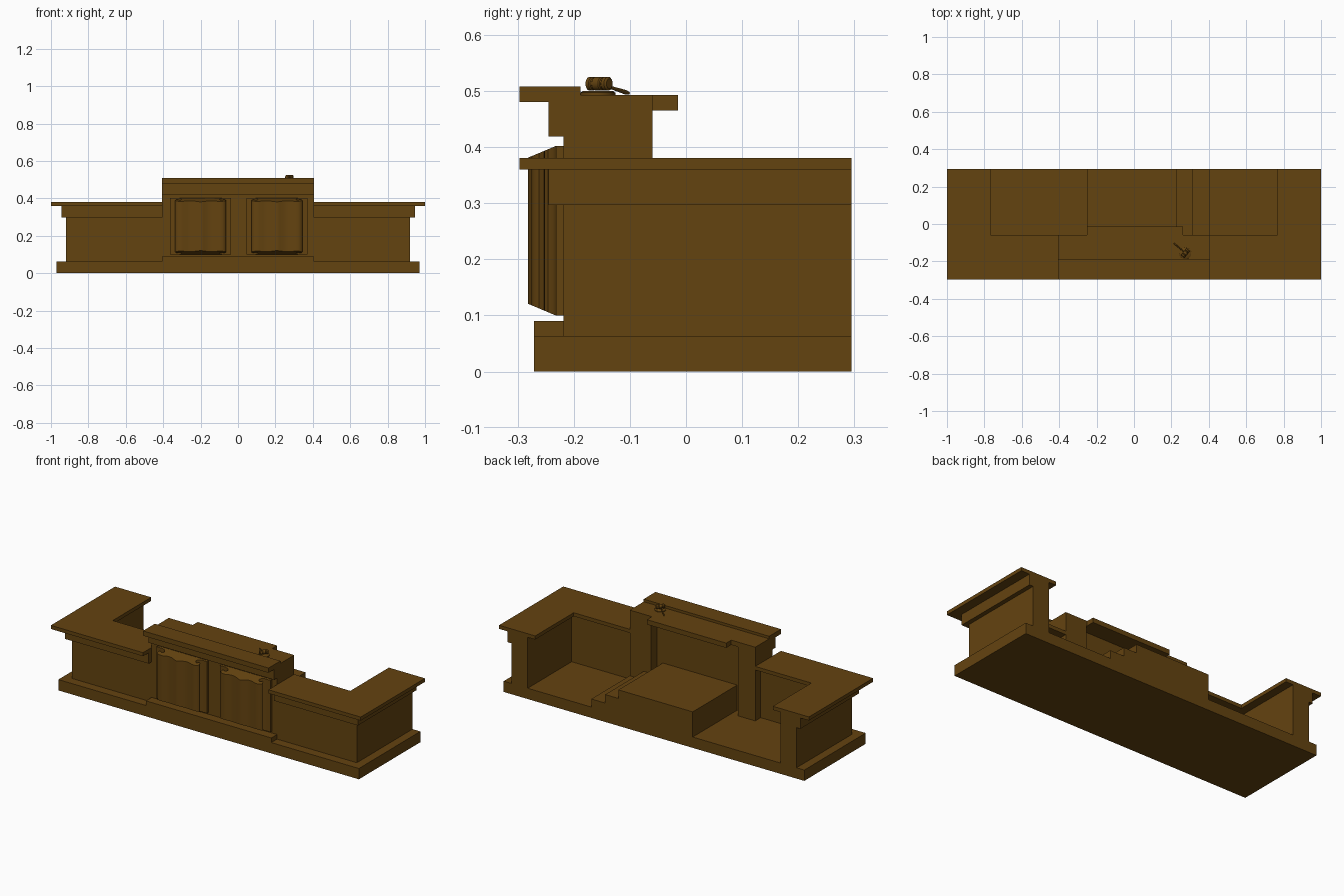
import bpy, bmesh, math
from mathutils import Vector

if "Cube" in bpy.data.objects:
    bpy.data.objects.remove(bpy.data.objects["Cube"])

wood = bpy.data.materials.new("dark_wood")
wood.diffuse_color = (0.127, 0.056, 0.005, 1)
wood.use_nodes = True
wood.node_tree.nodes["Principled BSDF"].inputs["Base Color"].default_value = wood.diffuse_color


def prism(name, pts, low, high, smooth=False):
    """Extrude an xy outline; low/high are heights or functions of (x, y)."""
    lo = low if callable(low) else (lambda x, y: low)
    hi = high if callable(high) else (lambda x, y: high)
    bm = bmesh.new()
    a = [bm.verts.new((x, y, lo(x, y))) for x, y in pts]
    b = [bm.verts.new((x, y, hi(x, y))) for x, y in pts]
    bm.faces.new(a)
    bm.faces.new(b)
    for i in range(len(pts)):
        j = (i + 1) % len(pts)
        bm.faces.new((a[i], a[j], b[j], b[i]))
    return finish(name, bm, smooth)


def finish(name, bm, smooth=False):
    bmesh.ops.recalc_face_normals(bm, faces=bm.faces)
    me = bpy.data.meshes.new(name)
    bm.to_mesh(me)
    bm.free()
    me.materials.append(wood)
    ob = bpy.data.objects.new(name, me)
    bpy.context.collection.objects.link(ob)
    if smooth:
        bpy.ops.object.select_all(action='DESELECT')
        ob.select_set(True)
        bpy.context.view_layer.objects.active = ob
        bpy.ops.object.shade_smooth_by_angle(angle=math.radians(40))
    return ob


def box(name, x0, x1, y0, y1, z0, z1):
    return prism(name, [(x0, y0), (x1, y0), (x1, y1), (x0, y1)], z0, z1)


def lathe(name, start, axis, profile, sides=16):
    """Turned part: profile of (distance along axis, radius)."""
    axis = Vector(axis).normalized()
    u = axis.orthogonal().normalized()
    v = axis.cross(u)
    bm = bmesh.new()
    rings = []
    for d, r in profile:
        c = Vector(start) + axis * d
        rings.append([bm.verts.new(c + (u * math.cos(t) + v * math.sin(t)) * r)
                      for t in (2 * math.pi * k / sides for k in range(sides))])
    for p, q in zip(rings, rings[1:]):
        for k in range(sides):
            m = (k + 1) % sides
            bm.faces.new((p[k], p[m], q[m], q[k]))
    bm.faces.new(rings[0])
    bm.faces.new(rings[-1])
    return finish(name, bm, True)


BACK = 0.295
# plinth and raised front step
box("plinth", -0.97, 0.97, -0.271, BACK, 0, 0.063)
box("plinth_step", -0.405, 0.405, -0.271, -0.218, 0.063, 0.09)

# side wings: L-shaped wall, moulding and counter on each side
for side, s in (("left", -1), ("right", 1)):
    def wing(part, fx, fy, ix, iy, z0, z1):
        pts = [(0.405, fy), (fx, fy), (fx, BACK), (ix, BACK), (ix, iy), (0.405, iy)]
        prism(f"{side}_{part}", [(s * x, y) for x, y in pts], z0, z1)
    wing("wall", 0.92, -0.218, 0.815, -0.11, 0.063, 0.36)
    wing("moulding", 0.945, -0.245, 0.92, -0.218, 0.297, 0.36)
    wing("counter", 1.0, -0.297, 0.767, -0.06, 0.36, 0.381)

# central bench: wall with rear pillars, frieze, ledge, desk
prism("bench_wall", [(-0.405, -0.218), (0.405, -0.218), (0.405, -0.06), (0.268, -0.06),
                     (0.268, -0.115), (-0.295, -0.115), (-0.295, -0.06), (-0.405, -0.06)],
      0.063, 0.465)
box("bench_frieze", -0.405, 0.405, -0.245, -0.218, 0.419, 0.48)
box("bench_ledge", -0.405, 0.405, -0.297, -0.188, 0.48, 0.508)
prism("desk_top", [(-0.405, -0.218), (0.405, -0.218), (0.405, -0.06), (0.262, -0.06),
                   (0.262, -0.014), (-0.25, -0.014), (-0.25, -0.06), (-0.405, -0.06)],
      0.465, 0.493)

# raised floor and steps behind the bench
box("platform", -0.25, 0.23, -0.115, BACK, 0.063, 0.21)
box("upper_step", 0.23, 0.315, -0.115, BACK, 0.063, 0.16)
box("lower_step", 0.315, 0.405, -0.115, BACK, 0.063, 0.11)

# folded front panels: curled edges, waves and a central ridge
half = [(0.163, -0.218), (0.163, -0.232), (0.122, -0.232), (0.108, -0.237), (0.101, -0.246),
        (0.105, -0.255), (0.115, -0.257), (0.124, -0.251), (0.131, -0.253), (0.136, -0.262),
        (0.130, -0.270), (0.115, -0.275), (0.095, -0.275), (0.075, -0.270), (0.055, -0.268),
        (0.035, -0.271), (0.015, -0.278), (0.0, -0.282)]
outline = half + [(-x, y) for x, y in half[-2::-1]]
for name, cx in (("left_panel", -0.2), ("right_panel", 0.208)):
    prism(name, [(x + cx, y) for x, y in outline],
          lambda x, y: 0.10 - 0.42 * min(0, y + 0.232),
          lambda x, y: 0.402 + 0.42 * min(0, y + 0.232), True)

# gavel resting on its sound block
lathe("sound_block", (0.275, -0.157, 0.493), (0, 0, 1),
      [(0, 0.031), (0.004, 0.031), (0.007, 0.027)])
axis = Vector((0.62, 0.78, 0)).normalized()
centre = Vector((0.275, -0.155, 0.513))
lathe("gavel_head", centre - axis * 0.024, axis,
      [(0, 0.009), (0.003, 0.0125), (0.010, 0.0125), (0.012, 0.0105), (0.015, 0.0105),
       (0.017, 0.0125), (0.031, 0.0125), (0.033, 0.0105), (0.036, 0.0105),
       (0.038, 0.0125), (0.045, 0.0125), (0.048, 0.009)])
tip = Vector((0.212, -0.102, 0.496))
length = (tip - centre).length
lathe("gavel_handle", centre, tip - centre,
      [(0, 0.003), (length * 0.5, 0.003), (length * 0.9, 0.004), (length, 0.0025)], 10)
